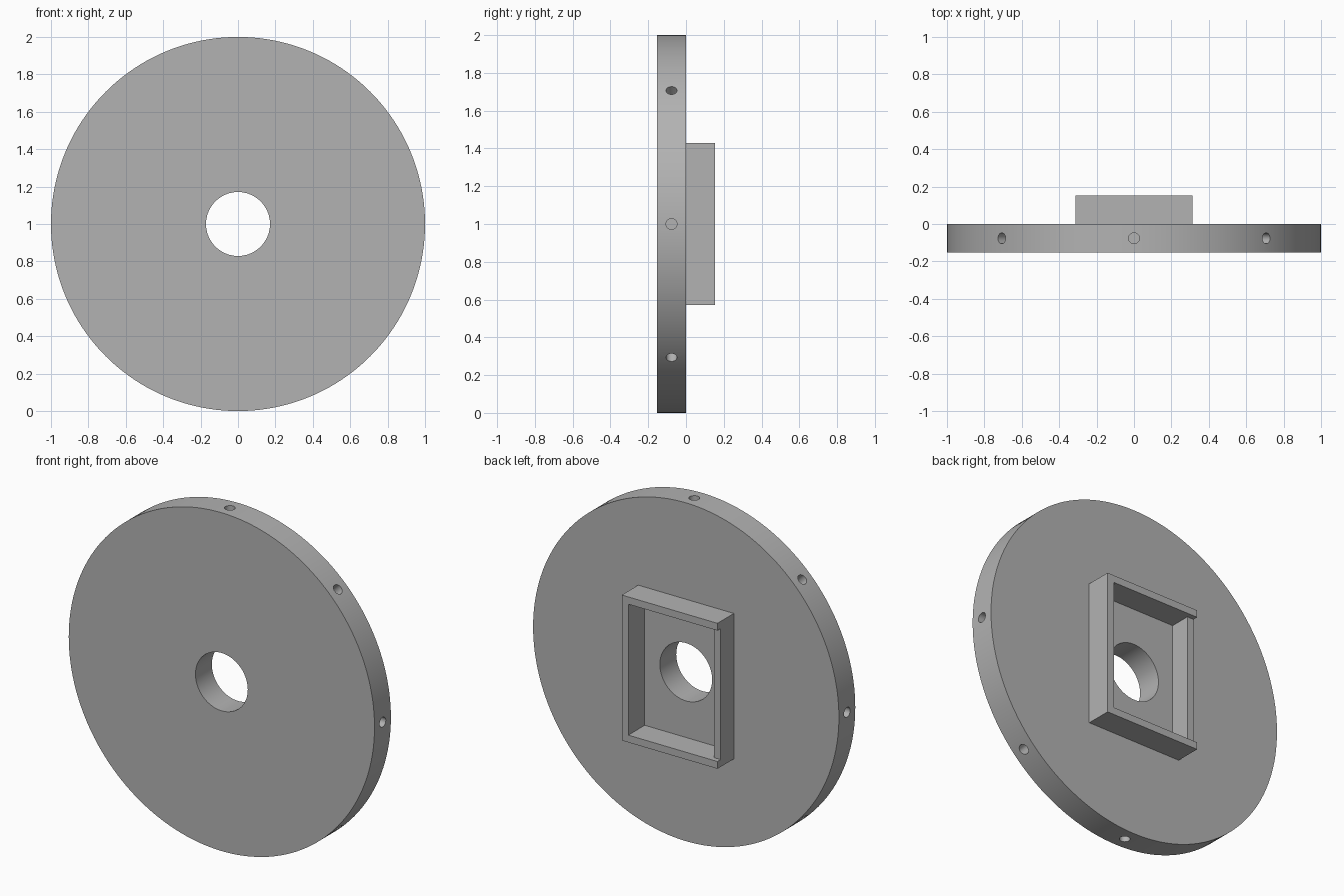
import bpy
import math
from mathutils import Matrix, Vector

if "Cube" in bpy.data.objects:
    bpy.data.objects.remove(bpy.data.objects["Cube"], do_unlink=True)

CENTRE = Vector((0, 0, 1))
THICK = 0.153                 # disc thickness and frame height
HALF_X, HALF_Z = 0.313, 0.43  # outer half size of the frame
WALL = 0.043
SLOT = 0.03                   # depth of the lowered wall

grey = bpy.data.materials.new("plain grey")
grey.use_nodes = True
colour = (0.45, 0.45, 0.45, 1)
grey.diffuse_color = colour
grey.node_tree.nodes["Principled BSDF"].inputs["Base Color"].default_value = colour


def finish(name):
    obj = bpy.context.object
    obj.name = name
    obj.data.materials.append(grey)
    return obj


def cylinder(name, radius, depth, centre, axis, sides):
    turn = Vector(axis).to_track_quat("Z", "Y").to_euler()
    bpy.ops.mesh.primitive_cylinder_add(vertices=sides, radius=radius, depth=depth,
                                        location=centre, rotation=turn)
    return finish(name)


def box(name, low, high):
    low, high = Vector(low), Vector(high)
    bpy.ops.mesh.primitive_cube_add(size=1)
    obj = finish(name)
    obj.data.transform(Matrix.Translation((low + high) / 2)
                       @ Matrix.Diagonal((*(high - low), 1)))
    return obj


def cut(target, cutter):
    cutter.hide_render = True
    mod = target.modifiers.new("cut", "BOOLEAN")
    mod.operation = "DIFFERENCE"
    mod.solver = "EXACT"
    mod.object = cutter
    bpy.context.view_layer.objects.active = target
    bpy.ops.object.modifier_apply(modifier=mod.name)
    bpy.data.objects.remove(cutter, do_unlink=True)


# Disc with a central bore
mid = CENTRE + Vector((0, -THICK / 2, 0))
disc = cylinder("disc", 1, THICK, mid, (0, 1, 0), 160)
cut(disc, cylinder("bore_cutter", 0.171, 1, mid, (0, 1, 0), 96))

# Eight blind holes around the rim
for i in range(8):
    angle = i * math.pi / 4
    out = Vector((math.cos(angle), 0, math.sin(angle)))
    cut(disc, cylinder("rim_hole_cutter", 0.029, 0.4, mid + out, out, 32))

# Rectangular frame on the back, with one side wall lowered
in_x, in_z = HALF_X - WALL, HALF_Z - WALL
frame = box("back_frame", (-HALF_X, -0.005, 1 - HALF_Z), (HALF_X, THICK, 1 + HALF_Z))
cut(frame, box("pocket_cutter", (-in_x, -1, 1 - in_z), (in_x, 1, 1 + in_z)))
cut(frame, box("slot_cutter", (-1, THICK - SLOT, 1 - in_z), (0, 1, 1 + in_z)))

# Smooth the round surfaces, keep the edges sharp
bpy.ops.object.select_all(action="DESELECT")
disc.select_set(True)
bpy.context.view_layer.objects.active = disc
bpy.ops.object.shade_smooth_by_angle(angle=math.radians(30))
